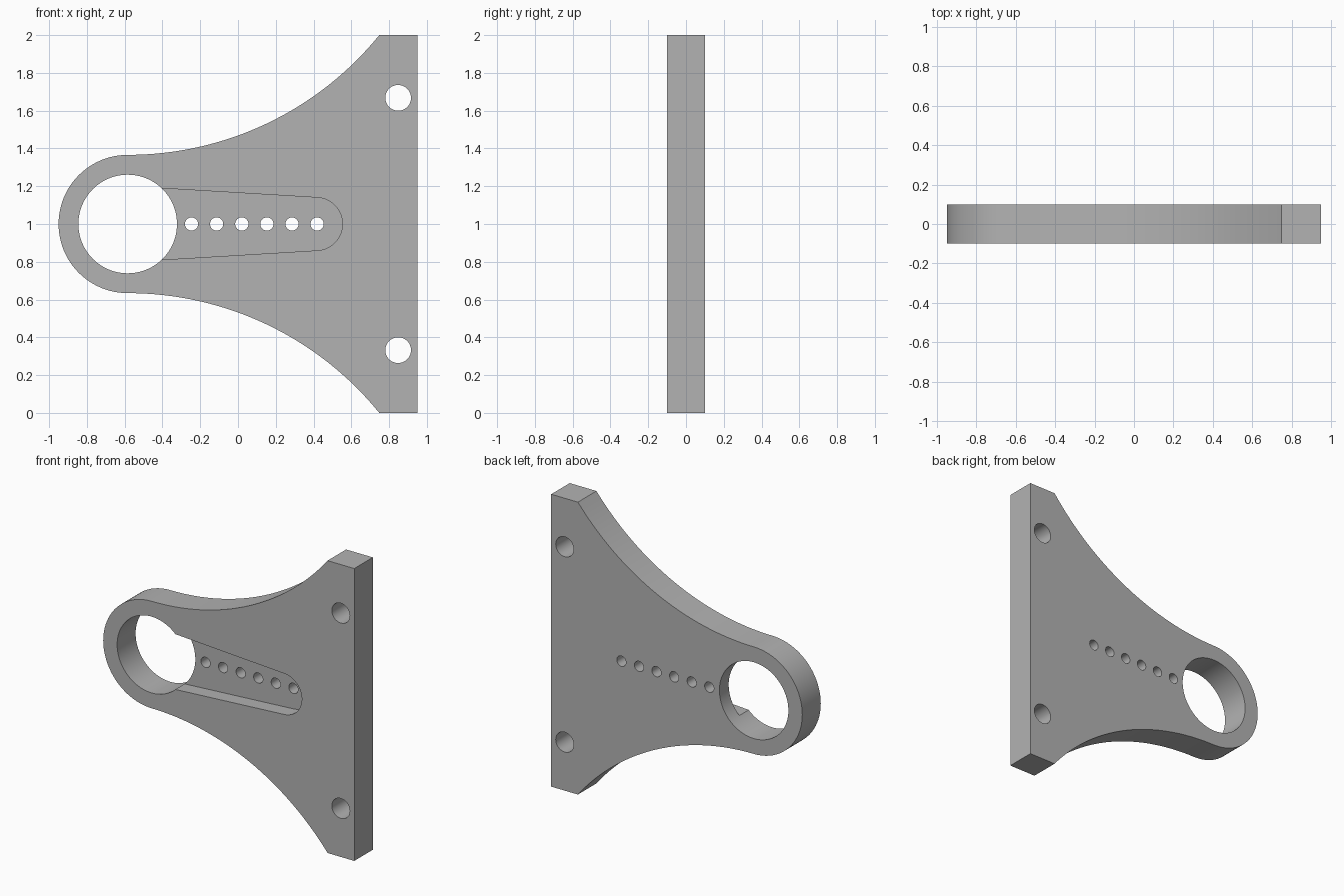
import bpy, bmesh, math

if "Cube" in bpy.data.objects:
    bpy.data.objects.remove(bpy.data.objects["Cube"], do_unlink=True)

HALF = 0.1            # half thickness of the plate
MID = 1.0             # height of the symmetry axis
RING_X, RING_R, BORE_R = -0.584, 0.366, 0.261
EDGE_X, FLANGE_X = 0.95, 0.748


def arc(cx, cz, r, start, end, steps):
    """Points along an arc, angles in radians."""
    angles = [start + (end - start) * i / steps for i in range(steps + 1)]
    return [(cx + r * math.cos(a), cz + r * math.sin(a)) for a in angles]


def prism(name, outline, y0, y1):
    """Extrude an x-z outline from y0 to y1."""
    bm = bmesh.new()
    face = bm.faces.new([bm.verts.new((x, y0, z)) for x, z in outline])
    out = bmesh.ops.extrude_face_region(bm, geom=[face])
    verts = [v for v in out["geom"] if isinstance(v, bmesh.types.BMVert)]
    bmesh.ops.translate(bm, verts=verts, vec=(0, y1 - y0, 0))
    bmesh.ops.recalc_face_normals(bm, faces=bm.faces)
    mesh = bpy.data.meshes.new(name)
    bm.to_mesh(mesh)
    bm.free()
    obj = bpy.data.objects.new(name, mesh)
    bpy.context.collection.objects.link(obj)
    return obj


def cut(target, outline, y0, y1):
    """Subtract a prism from the target and discard the cutter."""
    cutter = prism("cutter", outline, y0, y1)
    cutter.hide_render = True
    mod = target.modifiers.new("cut", "BOOLEAN")
    mod.operation, mod.solver, mod.object = "DIFFERENCE", "EXACT", cutter
    bpy.ops.object.modifier_apply(modifier=mod.name)
    bpy.data.objects.remove(cutter, do_unlink=True)


def drill(target, x, z, r, steps):
    cut(target, arc(x, z, r, 0, math.tau, steps)[:-1], -2 * HALF, 2 * HALF)


# Plate outline: round nose, concave flanks, straight flange
dx, dz = FLANGE_X - RING_X, MID - RING_R
flank_r = (dx * dx + dz * dz) / (2 * dz)
sweep = math.asin(dx / flank_r)
upper = arc(RING_X, MID + RING_R + flank_r, flank_r,
            -math.pi / 2, -math.pi / 2 + sweep, 32)
lower = [(x, 2 * MID - z) for x, z in reversed(upper)]
nose = arc(RING_X, MID, RING_R, 1.5 * math.pi, 0.5 * math.pi, 48)[1:-1]
outline = upper + [(EDGE_X, 2 * MID), (EDGE_X, 0)] + lower + nose
plate = prism("bracket_plate", outline, -HALF, HALF)
bpy.context.view_layer.objects.active = plate
plate.select_set(True)

# Tapered pocket in the front face, open into the bore
tilt = 0.06
pocket = arc(0.413, MID, 0.14, tilt - math.pi / 2, math.pi / 2 - tilt, 32)
pocket += [(RING_X, MID + 0.2), (RING_X, MID - 0.2)]
cut(plate, pocket, -2 * HALF, 0)

# Large bore, row of small holes, flange bolt holes
drill(plate, RING_X, MID, BORE_R, 96)
for i in range(6):
    drill(plate, -0.246 + 0.133 * i, MID, 0.035, 32)
for side in (-1, 1):
    drill(plate, 0.848, MID + side * 0.668, 0.068, 48)

# Single grey finish
grey = bpy.data.materials.new("plain_grey")
grey.use_nodes = True
colour = (0.45, 0.45, 0.45, 1)
grey.diffuse_color = colour
grey.node_tree.nodes["Principled BSDF"].inputs["Base Color"].default_value = colour
plate.data.materials.clear()
plate.data.materials.append(grey)
bpy.ops.object.shade_smooth_by_angle(angle=math.radians(20))
